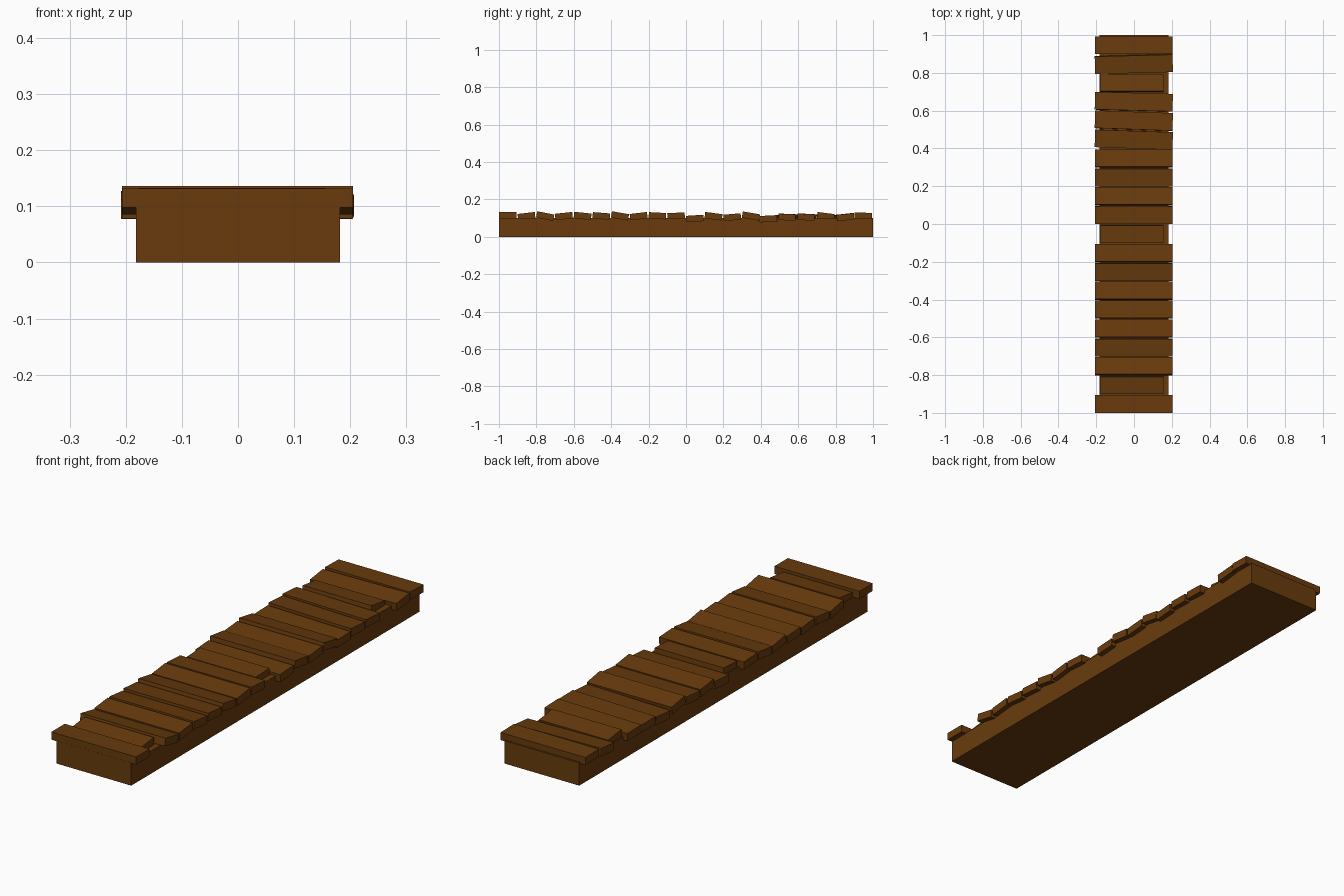
import bpy
from math import radians, atan2
from mathutils import Matrix

if "Cube" in bpy.data.objects:
    bpy.data.objects.remove(bpy.data.objects["Cube"])

wood = bpy.data.materials.new("brown_wood")
wood.diffuse_color = (0.14, 0.044, 0.004, 1)
wood.use_nodes = True
wood.node_tree.nodes["Principled BSDF"].inputs["Base Color"].default_value = wood.diffuse_color


def box(name, center, size, pitch=0.0, yaw=0.0):
    bpy.ops.mesh.primitive_cube_add(size=1, location=center)
    ob = bpy.context.object
    ob.name = name
    ob.data.transform(Matrix.Diagonal((*size, 1)))
    ob.rotation_euler = (pitch, 0, yaw)
    ob.data.materials.append(wood)
    return ob


# solid walkway base
box("walkway_base", (0, 0, 0.05), (0.363, 2.0, 0.1))

# top height of each plank at its front and back edge, front to back
heights = [(.132, .132), (.122, .133), (.137, .119), (.123, .133), (.134, .124),
           (.132, .125), (.137, .121), (.122, .133), (.132, .127), (.126, .131),
           (.112, .118), (.133, .121), (.118, .126), (.136, .120), (.111, .116),
           (.124, .120), (.125, .120), (.133, .121), (.117, .127), (.130, .128)]
yaws = {14: -2.0, 15: -2.0, 16: -1.5, 18: 1.5}
short = (1, 9, 17)  # narrower broken planks

# loose, uneven planks
depth, thick = 0.093, 0.034
for i, (z0, z1) in enumerate(heights):
    x0, x1 = (-0.178, 0.157) if i in short else (-0.207, 0.205)
    y = -0.953 + 0.1 * i
    box(f"plank_{i + 1}", ((x0 + x1) / 2, y, (z0 + z1 - thick * 2) / 2 + thick / 2),
        (x1 - x0, depth, thick), atan2(z1 - z0, depth), radians(yaws.get(i, 0)))
